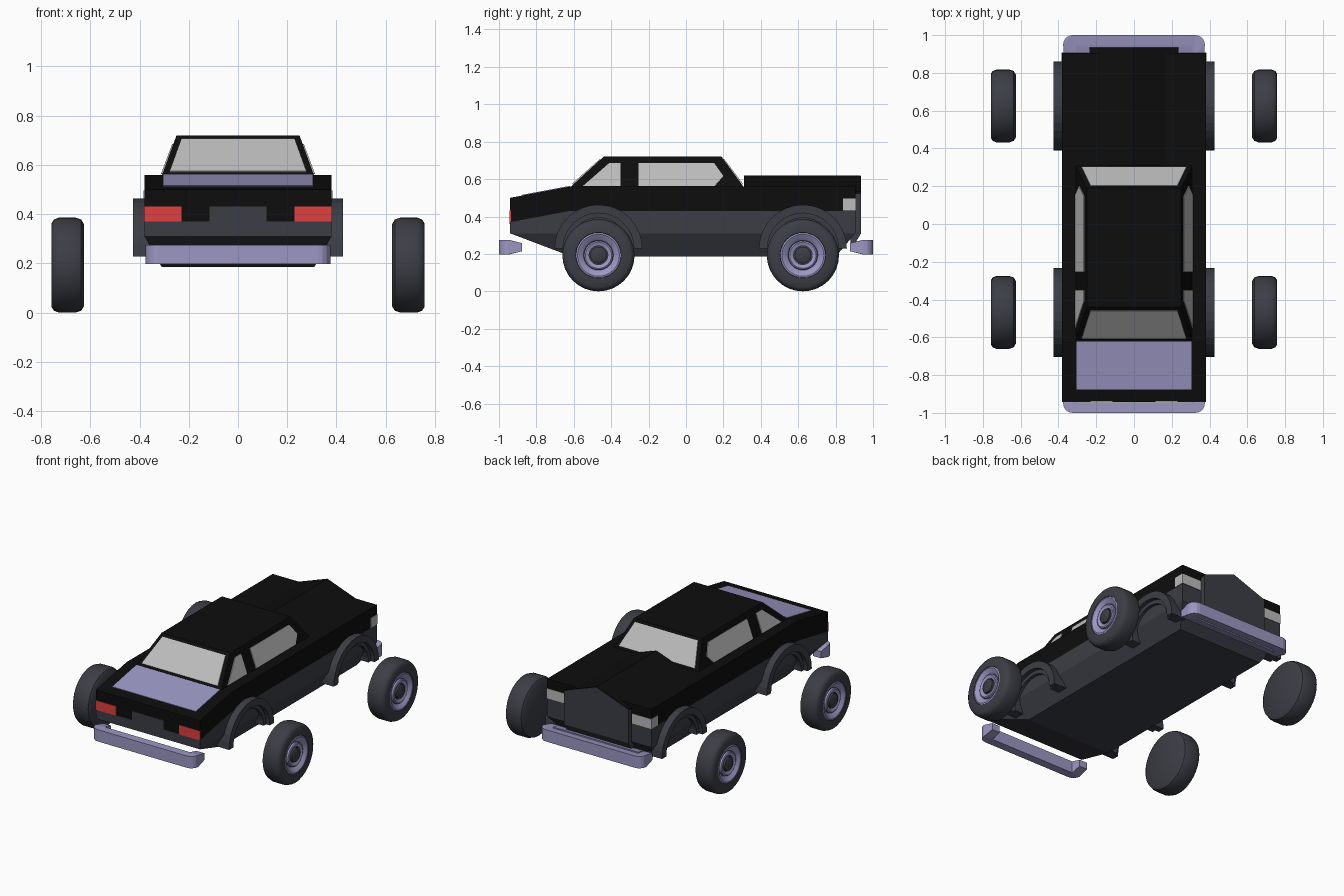
import bpy, bmesh, math
from mathutils import Vector

if "Cube" in bpy.data.objects:
    bpy.data.objects.remove(bpy.data.objects["Cube"])


def mat(name, r, g, b):
    m = bpy.data.materials.new(name)
    m.diffuse_color = (r, g, b, 1)
    m.use_nodes = True
    m.node_tree.nodes["Principled BSDF"].inputs["Base Color"].default_value = m.diffuse_color
    return m


BLACK = mat("black_paint", 0.004, 0.004, 0.004)
DARK = mat("dark_grey", 0.045, 0.048, 0.06)
LILAC = mat("lilac_metal", 0.33, 0.31, 0.55)
GLASS = mat("pale_glass", 0.5, 0.5, 0.5)
RED = mat("red_lamp", 0.75, 0.05, 0.05)


def finish(name, bm, material, smooth=False):
    bmesh.ops.recalc_face_normals(bm, faces=bm.faces)
    me = bpy.data.meshes.new(name)
    bm.to_mesh(me)
    bm.free()
    me.materials.append(material)
    ob = bpy.data.objects.new(name, me)
    bpy.context.collection.objects.link(ob)
    if smooth:
        bpy.ops.object.select_all(action='DESELECT')
        ob.select_set(True)
        bpy.context.view_layer.objects.active = ob
        bpy.ops.object.shade_smooth_by_angle(angle=math.radians(35))
    return ob


def hull(name, pts, material):
    """Convex solid around the points."""
    bm = bmesh.new()
    for p in pts:
        bm.verts.new(p)
    bmesh.ops.convex_hull(bm, input=bm.verts)
    bmesh.ops.dissolve_limit(bm, angle_limit=0.01, verts=bm.verts, edges=bm.edges)
    return finish(name, bm, material)


def box(name, x, y, z, material):
    return hull(name, [(a, b, c) for a in x for b in y for c in z], material)


def panel(name, pts, material, t=0.004):
    """Thin plate lying on a sloped surface."""
    p = [Vector(q) for q in pts]
    n = (p[1] - p[0]).cross(p[2] - p[0]).normalized() * t
    return hull(name, [q + n for q in p] + [q - n for q in p], material)


def prism(name, pts, x0, x1, material):
    """Side profile (y, z) extruded along x."""
    bm = bmesh.new()
    f = bm.faces.new([bm.verts.new((x0, y, z)) for y, z in pts])
    new = bmesh.ops.extrude_face_region(bm, geom=[f])["geom"]
    bmesh.ops.translate(bm, vec=(x1 - x0, 0, 0),
                        verts=[v for v in new if isinstance(v, bmesh.types.BMVert)])
    return finish(name, bm, material)


def lathe(name, prof, side, y, z, material, steps=32):
    """Profile (radius, x) spun around the axle."""
    bm = bmesh.new()
    vs = [bm.verts.new((side * x, y, z + r)) for r, x in prof]
    es = [bm.edges.new(p) for p in zip(vs, vs[1:])]
    bmesh.ops.spin(bm, geom=vs + es, cent=(0, y, z), axis=(1, 0, 0),
                   angle=2 * math.pi, steps=steps)
    bmesh.ops.remove_doubles(bm, verts=bm.verts, dist=1e-4)
    return finish(name, bm, material, True)


# Body shell: tapered grey lower half, black upper half
lower = [(0.31, -0.61, 0.185), (0.31, 0.80, 0.185), (0.38, -0.94, 0.31), (0.38, 0.905, 0.31),
         (0.38, -0.94, 0.37), (0.38, -0.62, 0.43), (0.38, 0.905, 0.43)]
hull("lower_body", [(s * x, y, z) for x, y, z in lower for s in (-1, 1)], DARK)
prism("upper_body", [(-0.94, 0.37), (-0.62, 0.43), (0.905, 0.43), (0.905, 0.56),
                     (-0.62, 0.56), (-0.94, 0.50)], -0.38, 0.38, BLACK)

# Ridged deck and the grey end panel below it
gable = [(-0.235, 0.535), (0, 0.62), (0.235, 0.535)]
hull("ridged_deck", [(x, y, z) for x, z in gable + [(-0.235, 0.52), (0.235, 0.52)]
                     for y in (0.31, 0.932)], BLACK)
hull("grille", [(x, y, z - 0.004) for x, z in gable for y in (0.88, 0.936)] +
     [(x, y, z) for x in (-0.235, 0.235) for y, z in ((0.88, 0.25), (0.90, 0.25), (0.936, 0.31))], DARK)

# Cabin
hull("cabin", [(s * x, y, z) for s in (-1, 1) for x, y, z in
               ((0.31, -0.62, 0.555), (0.31, 0.31, 0.555), (0.25, -0.44, 0.72), (0.25, 0.19, 0.72))], BLACK)


# Glass, placed on the sloped cabin planes
def front_y(z): return -0.62 + (z - 0.56) * 1.125
def rear_y(z): return 0.31 - (z - 0.56) * 0.75
def side_x(z): return 0.31 - (z - 0.56) * 0.375


for name, fy in (("front_glass", front_y), ("rear_glass", rear_y)):
    panel(name, [(x, fy(z), z) for x, z in
                 ((-0.278, 0.572), (0.278, 0.572), (0.23, 0.705), (-0.23, 0.705))], GLASS)
quarter = [(-0.55, 0.563), (-0.41, 0.685), (-0.35, 0.685), (-0.35, 0.563)]
main = [(-0.255, 0.563), (-0.255, 0.685), (0.15, 0.685), (0.20, 0.615), (0.155, 0.563)]
for s, tag in ((-1, "left"), (1, "right")):
    for name, shape in (("quarter_window", quarter), ("main_window", main)):
        panel(f"{name}_{tag}", [(s * side_x(z), y, z) for y, z in shape], GLASS)

# Lilac lid on the front slope, grey centre plate
panel("lid_panel", [(x, y, 0.56 + (y + 0.62) * 0.1875) for x, y in
                    ((-0.305, -0.875), (0.305, -0.875), (0.305, -0.622), (-0.305, -0.622))], LILAC)
box("front_plate", (-0.115, 0.115), (-0.943, -0.90), (0.36, 0.432), DARK)

# Lamps
for s, tag in ((-1, "left"), (1, "right")):
    box(f"red_lamp_{tag}", (s * 0.23, s * 0.381), (-0.943, -0.935), (0.37, 0.432), RED)
    box(f"pale_lamp_{tag}", (s * 0.24, s * 0.383), (0.84, 0.908), (0.432, 0.497), GLASS)


# U-shaped bumpers with rounded corners and tapering ends
def bumper(name, end):
    arc = [(0.325 + 0.05 * math.cos(a), 0.95 + 0.05 * math.sin(a))
           for a in [i * math.pi / 8 for i in range(5)]]
    half = [(0.31, 0.945), (0.312, 0.878), (0.37, 0.878)] + arc
    outline = half + [(-x, y) for x, y in reversed(half)]
    bm = bmesh.new()
    rings = []
    for top in (0, 1):
        ring = []
        for x, y in outline:
            h = 0.022 if y < 0.9 else 0.039
            ring.append(bm.verts.new((x, end * y, 0.236 + (h if top else -h))))
        rings.append(ring)
        bm.faces.new(ring)
    n = len(outline)
    for i in range(n):
        j = (i + 1) % n
        bm.faces.new((rings[0][i], rings[0][j], rings[1][j], rings[1][i]))
    bmesh.ops.triangulate(bm, faces=[f for f in bm.faces if len(f.verts) > 4])
    finish(name, bm, LILAC)


bumper("front_bumper", -1)
bumper("rear_bumper", 1)


# Wheel arches and detached wheels
def arch(name, cy, r0, r1, s, x1):
    ang = [i * math.pi / 16 for i in range(17)]
    pts = [(cy + r1 * math.cos(a), 0.228 + r1 * math.sin(a)) for a in ang]
    pts += [(cy + r0 * math.cos(a), 0.228 + r0 * math.sin(a)) for a in reversed(ang)]
    prism(name, pts, s * 0.32, s * x1, DARK)


TYRE = [(0, 0.625), (0.165, 0.625), (0.185, 0.637), (0.193, 0.66), (0.193, 0.728),
        (0.185, 0.748), (0.17, 0.758), (0.122, 0.758), (0.115, 0.735), (0, 0.735)]
RIM = [(0.12, 0.73), (0.12, 0.756), (0.112, 0.758), (0.085, 0.742), (0.08, 0.737)]
RING = [(0.077, 0.734), (0.077, 0.748), (0.07, 0.752), (0.05, 0.744), (0.05, 0.734)]
HUB = [(0.044, 0.734), (0.044, 0.752), (0.036, 0.757), (0, 0.757)]
for s, tag in ((-1, "left"), (1, "right")):
    for cy, pos in ((-0.468, "front"), (0.625, "rear")):
        arch(f"arch_{pos}_{tag}", cy, 0.19, 0.235, s, 0.427)
        arch(f"arch_lining_{pos}_{tag}", cy, 0.165, 0.192, s, 0.40)
        for part, prof, m in (("tyre", TYRE, DARK), ("rim", RIM, LILAC),
                              ("rim_ring", RING, LILAC), ("hub", HUB, DARK)):
            lathe(f"{part}_{pos}_{tag}", prof, s, cy, 0.193, m)
